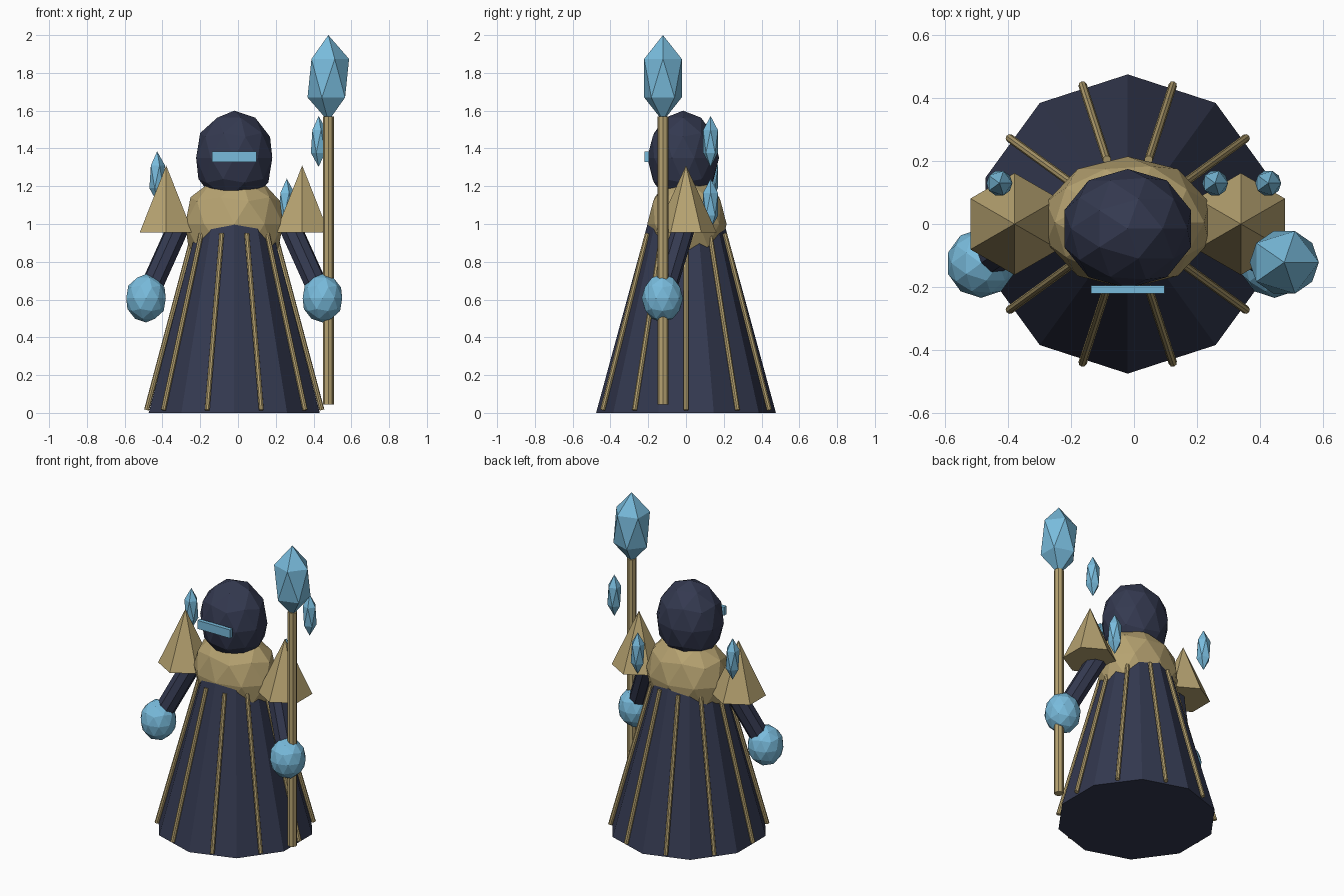
import bpy, math
from mathutils import Vector

if "Cube" in bpy.data.objects:
    bpy.data.objects.remove(bpy.data.objects["Cube"])

CX = -0.02  # body axis


def material(name, rgb):
    m = bpy.data.materials.new(name)
    m.diffuse_color = (*rgb, 1)
    m.use_nodes = True
    m.node_tree.nodes["Principled BSDF"].inputs["Base Color"].default_value = m.diffuse_color
    return m


NAVY = material("navy cloth", (0.034, 0.041, 0.080))
GOLD = material("dull gold", (0.47, 0.365, 0.165))
BLUE = material("ice blue", (0.19, 0.50, 0.72))


def finish(name, mat):
    ob = bpy.context.object
    ob.name = name
    ob.data.materials.append(mat)
    return ob


def ball(name, mat, loc, scale, detail=2):
    """Faceted ellipsoid; detail 1 gives a crystal."""
    bpy.ops.mesh.primitive_ico_sphere_add(subdivisions=detail, radius=1, location=loc)
    ob = finish(name, mat)
    ob.scale = scale
    return ob


def rod(name, mat, a, b, radius, sides):
    """Straight cylinder between two points."""
    a, b = Vector(a), Vector(b)
    d = b - a
    bpy.ops.mesh.primitive_cylinder_add(vertices=sides, radius=radius, depth=d.length,
                                        location=(a + b) / 2)
    ob = finish(name, mat)
    ob.rotation_euler = d.to_track_quat('Z', 'Y').to_euler()
    return ob


# Ten-sided robe with a gold rib down the middle of each face
bpy.ops.mesh.primitive_cone_add(vertices=10, radius1=0.476, radius2=0.19, depth=1.05,
                                location=(CX, 0, 0.525))
finish("robe", NAVY)
for i in range(10):
    c, s = math.cos(i * math.pi / 5), math.sin(i * math.pi / 5)
    rod("robe_rib", GOLD, (CX + 0.464 * c, 0.464 * s, 0.015),
        (CX + 0.215 * c, 0.215 * s, 0.95), 0.0135, 8)

# Mantle, hood and eye slit
ball("mantle", GOLD, (CX, 0.005, 1.0), (0.272, 0.21, 0.27))
ball("hood", NAVY, (CX, -0.015, 1.35), (0.212, 0.19, 0.25))
bpy.ops.mesh.primitive_cube_add(size=1, location=(CX, -0.208, 1.357))
finish("eye_slit", BLUE).scale = (0.235, 0.025, 0.055)

# Arms, hands and pointed shoulder guards
for side in (-1, 1):
    rod("arm", NAVY, (CX + side * 0.28, 0, 1.02), (CX + side * 0.46, -0.12, 0.62), 0.06, 8)
    ball("hand", BLUE, (CX + side * 0.467, -0.125, 0.607), (0.11, 0.11, 0.128))
    bpy.ops.mesh.primitive_cone_add(vertices=6, radius1=0.162, radius2=0, depth=0.355,
                                    location=(CX + side * 0.36, 0, 1.1325))
    finish("shoulder_guard", GOLD)

# Staff with its crystal head
rod("staff", GOLD, (0.478, -0.122, 0.045), (0.478, -0.122, 1.57), 0.029, 8)
ball("staff_crystal", BLUE, (0.478, -0.122, 1.772), (0.123, 0.117, 0.228), 1)

# Floating crystals behind the shoulders
for x, z in ((-0.428, 1.25), (0.258, 1.105), (0.427, 1.437)):
    ball("floating_crystal", BLUE, (x, 0.13, z), (0.046, 0.046, 0.135), 1)
